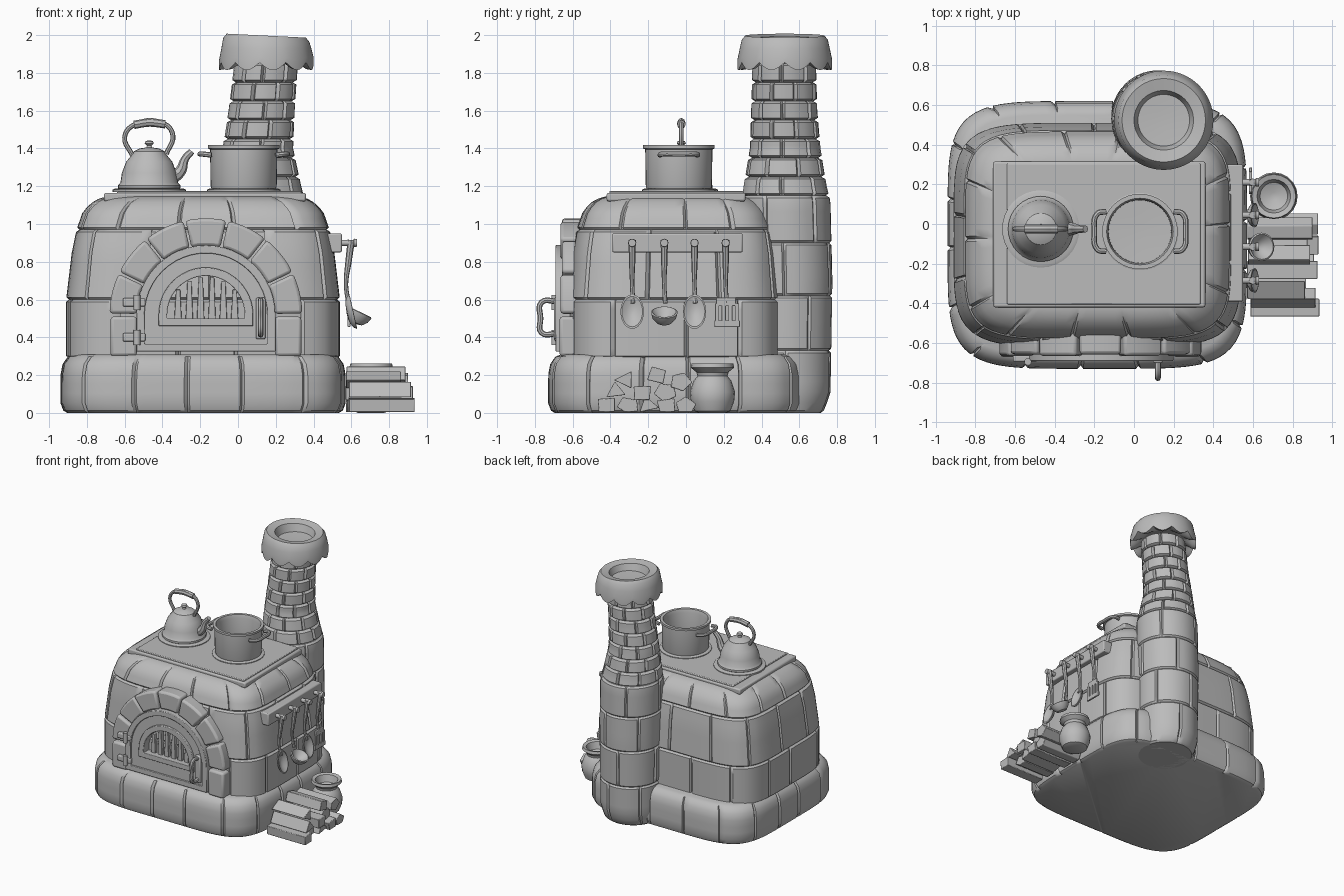
import bpy, bmesh, math, random
from mathutils import Vector, Matrix

random.seed(4)
if "Cube" in bpy.data.objects:
    bpy.data.objects.remove(bpy.data.objects["Cube"])

clay = bpy.data.materials.new("plain_grey")
clay.use_nodes = True
GREY = (0.5, 0.5, 0.5, 1)
clay.diffuse_color = GREY
clay.node_tree.nodes["Principled BSDF"].inputs["Base Color"].default_value = GREY
made = []


def add(name, mesh, bevel=0):
    ob = bpy.data.objects.new(name, mesh)
    bpy.context.scene.collection.objects.link(ob)
    mesh.materials.append(clay)
    if bevel:
        mod = ob.modifiers.new("soft_edges", "BEVEL")
        mod.width, mod.segments = bevel, 2
    made.append(ob)
    return ob


def loft(name, loops, cap=True, cyclic=False, bevel=0, matrix=None):
    """Skin a list of equally long closed loops."""
    bm = bmesh.new()
    rows = [[bm.verts.new(p) for p in loop] for loop in loops]
    n = len(rows[0])
    pairs = list(zip(rows, rows[1:])) + ([(rows[-1], rows[0])] if cyclic else [])
    for a, b in pairs:
        for i in range(n):
            j = (i + 1) % n
            bm.faces.new((a[i], a[j], b[j], b[i]))
    if cap and not cyclic:
        bm.faces.new(rows[0])
        bm.faces.new(rows[-1])
    if matrix:
        bm.transform(matrix)
    bmesh.ops.recalc_face_normals(bm, faces=bm.faces)
    mesh = bpy.data.meshes.new(name)
    bm.to_mesh(mesh)
    bm.free()
    return add(name, mesh, bevel)


def prism(name, outline, y0, y1, bevel=0.008):
    return loft(name, [[(x, y, z) for x, z in outline] for y in (y0, y1)], bevel=bevel)


def box(name, lo, hi, bevel=0.008):
    return prism(name, [(lo[0], lo[2]), (hi[0], lo[2]), (hi[0], hi[2]), (lo[0], hi[2])], lo[1], hi[1], bevel)


def lathe(name, profile, loc, seg=32, matrix=None):
    loops = [[(r * math.cos(math.tau * i / seg), r * math.sin(math.tau * i / seg), z)
              for i in range(seg)] for r, z in profile]
    return loft(name, loops, matrix=Matrix.Translation(loc) @ (matrix or Matrix()))


def tube(name, points, radius, radii=None):
    cu = bpy.data.curves.new(name, "CURVE")
    cu.dimensions, cu.bevel_depth, cu.bevel_resolution = "3D", radius, 2
    cu.resolution_u, cu.use_fill_caps = 5, True
    sp = cu.splines.new("BEZIER")
    sp.bezier_points.add(len(points) - 1)
    for i, (bp, p) in enumerate(zip(sp.bezier_points, points)):
        bp.co, bp.handle_left_type, bp.handle_right_type = p, "AUTO", "AUTO"
        bp.radius = radii[i] if radii else 1
    tmp = bpy.data.objects.new(name + "_path", cu)
    mesh = bpy.data.meshes.new_from_object(tmp)
    bpy.data.objects.remove(tmp)
    mesh.name = name
    return add(name, mesh)


def sample(profile, z):
    for a, b in zip(profile, profile[1:]):
        if z <= b[0]:
            t = max(0, (z - a[0]) / (b[0] - a[0]))
            return [p + (q - p) * t for p, q in zip(a[1:], b[1:])]
    return profile[-1][1:]


def course(name, profile, z0, z1, stones, shift, power=2, groove=0.016, inner=7, gap=0.012):
    """One ring of masonry whose joints are sunk into the surface."""
    cx, cy, hx, hy = sample(profile, (z0 + z1) / 2)
    radius = lambda t, a, b: (abs(math.cos(t) / a) ** power + abs(math.sin(t) / b) ** power) ** (-1 / power)
    fine = [math.tau * i / 600 for i in range(601)]
    pts = [Vector((math.cos(t), math.sin(t))) * radius(t, hx, hy) for t in fine]
    run = [0]
    for a, b in zip(pts, pts[1:]):
        run.append(run[-1] + (b - a).length)
    jit = [random.uniform(-0.12, 0.12) for _ in range(stones)]
    width, columns = run[-1] / stones, []
    for s in range(stones):
        start = (s + shift + jit[s]) * width
        length = (1 + jit[(s + 1) % stones] - jit[s]) * width
        offsets = [0, gap] + [gap + (length - 2 * gap) * k / inner for k in range(1, inner + 1)]
        for k, o in enumerate(offsets):
            d = (start + o) % run[-1]
            i = min(range(601), key=lambda q: abs(run[q] - d))
            columns.append((fine[i], groove if k == 0 else 0))
    heights = [(z0, groove), (z0 + gap, 0)] + [(z0 + (z1 - z0) * k / 6, 0) for k in range(1, 6)] + [(z1 - gap, 0), (z1, groove)]
    loops = []
    for z, sink in heights:
        cx, cy, hx, hy = sample(profile, z)
        loop = []
        for t, g in columns:
            r = radius(t, hx, hy) - max(g, sink)
            loop.append((cx + r * math.cos(t), cy + r * math.sin(t), z))
        loops.append(loop)
    return loft(name, loops)


# Stove masonry: plinth and three body courses
X, Y = -0.185, -0.055
plinth = [(0, X, Y, .735, .655), (.05, X, Y, .755, .675), (.2, X, Y, .755, .675), (.28, X, Y, .74, .66), (.31, X, Y, .70, .62)]
body = [(.28, X, Y, .725, .565), (.6, X, Y, .725, .565), (.85, X, Y, .695, .545), (.97, X, Y, .67, .525),
        (1.07, X, Y, .635, .49), (1.12, X, Y, .58, .44), (1.145, X, Y, .53, .39)]
course("plinth_stones", plinth, 0, .31, 18, .3, 5)
for i, (a, b) in enumerate(((.29, .6), (.6, .97), (.97, 1.145))):
    course(f"body_course_{i + 1}", body, a, b, 14, .5 * (i % 2) + .1, 5)

# Chimney: broad lower column, leaning brick neck
flue = [(0, .12, .51, .215, .215), (.1, .12, .535, .23, .23), (.7, .12, .54, .235, .235), (1.12, .12, .53, .235, .235),
        (1.2, .115, .525, .22, .22), (1.4, .105, .525, .187, .187), (1.6, .125, .52, .175, .175), (1.86, .15, .52, .168, .168)]
for i, (a, b) in enumerate(((0, .33), (.33, .62), (.62, .9), (.9, 1.15))):
    course(f"column_course_{i + 1}", flue, a, b, 5, .5 * (i % 2), groove=.012)
for i in range(7):
    course(f"brick_row_{i + 1}", flue, 1.15 + i * .1, 1.25 + i * .1, 8, .5 * (i % 2), groove=.02, inner=3)

# Scalloped chimney cap
rings = [(.15, 1.87, 0), (.22, 1.82, 1), (.25, 1.815, 1), (.25, 1.87, .3), (.238, 1.93, 0), (.228, 1.975, 0), (.21, 1.997, 0),
         (.15, 1.985, 0), (.13, 1.93, 0), (.05, 1.925, 0)]
loops = []
for r, z, dip in rings:
    loops.append([])
    for i in range(88):
        t = math.tau * i / 88
        lift = .04 * dip * (1 - abs(math.sin(t * 5.5)))
        loops[-1].append((.15 + r * math.cos(t), .523 + r * math.sin(t), z + lift - .05 * r * math.cos(t) * (z > 1.95)))
loft("chimney_cap", loops)

# Arch of stones around the oven mouth
AX, AZ = -.17, .52


def arc(r, a0, a1, n):
    return [(AX + r * math.cos(a0 + (a1 - a0) * i / n), AZ + r * math.sin(a0 + (a1 - a0) * i / n)) for i in range(n + 1)]


def arch(r, base):
    return [(AX + r, base)] + arc(r, 0, math.pi, 24) + [(AX - r, base)]


for i in range(7):
    a, b = math.pi * i / 7 + .012, math.pi * (i + 1) / 7 - .012
    prism(f"arch_stone_{i + 1}", arc(.51, a, b, 5) + arc(.365, b, a, 5), -.665 + .008 * (i % 2), -.5, .016)
for side in (-1, 1):
    xs = sorted((AX + side * .365, AX + side * .505))
    box("jamb_stone", (xs[0], -.67, .3), (xs[1], -.5, .51), .016)


# Oven door with nested frames and window
def frame(name, r0, base0, r1, base1, y):
    o, i = arch(r0, base0), arch(r1, base1)
    loft(name, [[(x, yy, z) for x, z in line] for line, yy in ((o, -.55), (o, y), (i, y), (i, -.55))], cyclic=True, bevel=.004)


frame("door_rim", .368, .325, .325, .365, -.69)
frame("door_panel", .33, .36, .235, .47, -.672)
frame("window_frame", .25, .46, .205, .5, -.69)
for i in range(6):
    x = AX - .15 + i * .06
    top = AZ + math.sqrt(.2 ** 2 - (x - AX) ** 2)
    prism("window_slat", [(x - .018, .49), (x + .022, .49), (x + .014, top), (x - .008, top)], -.645, -.6, .003)
for z in (.4, .585):
    box("hinge_strap", (-.61, -.695, z - .022), (-.49, -.66, z + .022))
    lathe("hinge_pin", [(.018, -.04), (.018, .04)], (-.535, -.695, z), 12)
tube("door_handle", [(.12, -.68, .42), (.12, -.765, .425), (.12, -.77, .5), (.12, -.765, .585), (.12, -.68, .59)], .015)
box("handle_plate", (.095, -.70, .39), (.145, -.66, .61))

# Hot plate with two burner rings
box("hot_plate", (-.71, -.42, 1.12), (.36, .315, 1.165), .01)
box("hot_plate_top", (-.64, -.405, 1.16), (.335, .305, 1.176), .005)
for x, y in ((-.47, -.025), (.03, -.038)):
    lathe("burner_ring", [(.195, 1.17), (.195, 1.182), (.18, 1.188), (.1, 1.188)], (x, y, 0))

# Kettle
KX, KY = -.47, -.025
lathe("kettle_body", [(.155, 1.18), (.165, 1.19), (.165, 1.205), (.152, 1.22), (.145, 1.27), (.122, 1.33), (.085, 1.375),
                      (.08, 1.385), (.05, 1.4), (.015, 1.405), (.012, 1.415), (.024, 1.425), (.02, 1.438), (.005, 1.443)], (KX, KY, 0))
tube("kettle_spout", [(KX + .11, KY, 1.24), (KX + .165, KY, 1.28), (KX + .19, KY, 1.345), (KX + .225, KY, 1.385)], .03, (1.3, 1, .7, .6))
tube("kettle_handle", [(KX - .09, KY, 1.365), (KX - .13, KY, 1.46), (KX - .08, KY, 1.525), (KX + .08, KY, 1.53),
                       (KX + .125, KY, 1.47), (KX + .09, KY, 1.37)], .013)
tube("kettle_grip", [(KX - .08, KY, 1.525), (KX, KY, 1.537), (KX + .085, KY, 1.528)], .022)

# Cooking pot
lathe("cooking_pot", [(.15, 1.18), (.17, 1.185), (.175, 1.2), (.178, 1.395), (.19, 1.4), (.19, 1.417), (.168, 1.417),
                      (.16, 1.39), (.158, 1.22), (.05, 1.215)], (.03, -.038, 0), 40)
for s in (-1, 1):
    tube("pot_handle", [(.03 + s * .17, -.138, 1.365), (.03 + s * .215, -.128, 1.37), (.03 + s * .23, -.038, 1.37),
                        (.03 + s * .215, .052, 1.37), (.03 + s * .17, .062, 1.365)], .014)

# Utensil rack
box("rack_board", (.47, -.39, .85), (.55, .3, .95), .008)
bowl = [(.006, -.03), (.035, -.026), (.055, -.012), (.062, .004), (.055, .006), (.03, -.012), (.006, -.018)]
for i, y in enumerate((-.285, -.115, .045, .21)):
    lathe("rack_peg", [(.016, 0), (.016, .07), (.022, .075), (.02, .09)], (.54, y, .9), 12, Matrix.Rotation(math.pi / 2, 4, "Y"))
    tube("utensil_handle", [(.6, y, .915), (.585, y, .8), (.572, y, .68), (.585, y + .005, .58)], .014, (1.4, 1.2, .8, .9))
    if i == 1:
        m = Matrix.Rotation(.45, 4, "Y") @ Matrix.Diagonal((1.15, 1.15, 1.9, 1))
        lathe("ladle_bowl", bowl, (.64, y, .525), 24, m)
    elif i < 3:
        m = Matrix.Rotation(1.35, 4, "Y") @ Matrix.Diagonal((1.5, 1, 1, 1))
        lathe("spoon_bowl", bowl, (.605, y, .535), 24, m)
    else:
        box("spatula_top", (.58, y - .05, .565), (.595, y + .055, .61), .004)
        box("spatula_edge", (.58, y - .06, .455), (.595, y + .075, .49), .004)
        for k in range(4):
            c = y - .045 + k * .035
            box("spatula_tine", (.58, c - .011, .48), (.595, c + .011, .58), .003)

# Split firewood stacked beside the stove
stack = [(-.42, .04), (-.31, .035), (-.2, .04), (-.1, .035), (-.005, .035), (-.37, .115), (-.23, .105), (-.11, .11),
         (-.32, .175), (-.15, .2), (-.03, .165)]
for i, (y, z) in enumerate(stack):
    sides, spin = (4, 5, 3)[i % 3], random.uniform(0, 6)
    x0, x1 = .57 + random.uniform(0, .03), .9 + random.uniform(-.04, .035)
    ring = [(y + random.uniform(.05, .068) * math.cos(spin + math.tau * k / sides),
             max(.004, z + .052 * math.sin(spin + math.tau * k / sides))) for k in range(sides)]
    loft("firewood", [[(x, a, b) for a, b in ring] for x in (x0, (x0 + x1) / 2, x1)], bevel=.004)

# Clay jar behind the firewood
lathe("clay_jar", [(.07, 0), (.095, .01), (.115, .06), (.12, .11), (.1, .17), (.08, .195), (.085, .215), (.115, .24),
                   (.11, .262), (.085, .255), (.07, .2), (.02, .18)], (.705, .14, 0), 20)

# Smooth shading that keeps the hard edges
bpy.ops.object.select_all(action="DESELECT")
for ob in made:
    ob.select_set(True)
bpy.context.view_layer.objects.active = made[0]
bpy.ops.object.shade_smooth_by_angle(angle=math.radians(35))
